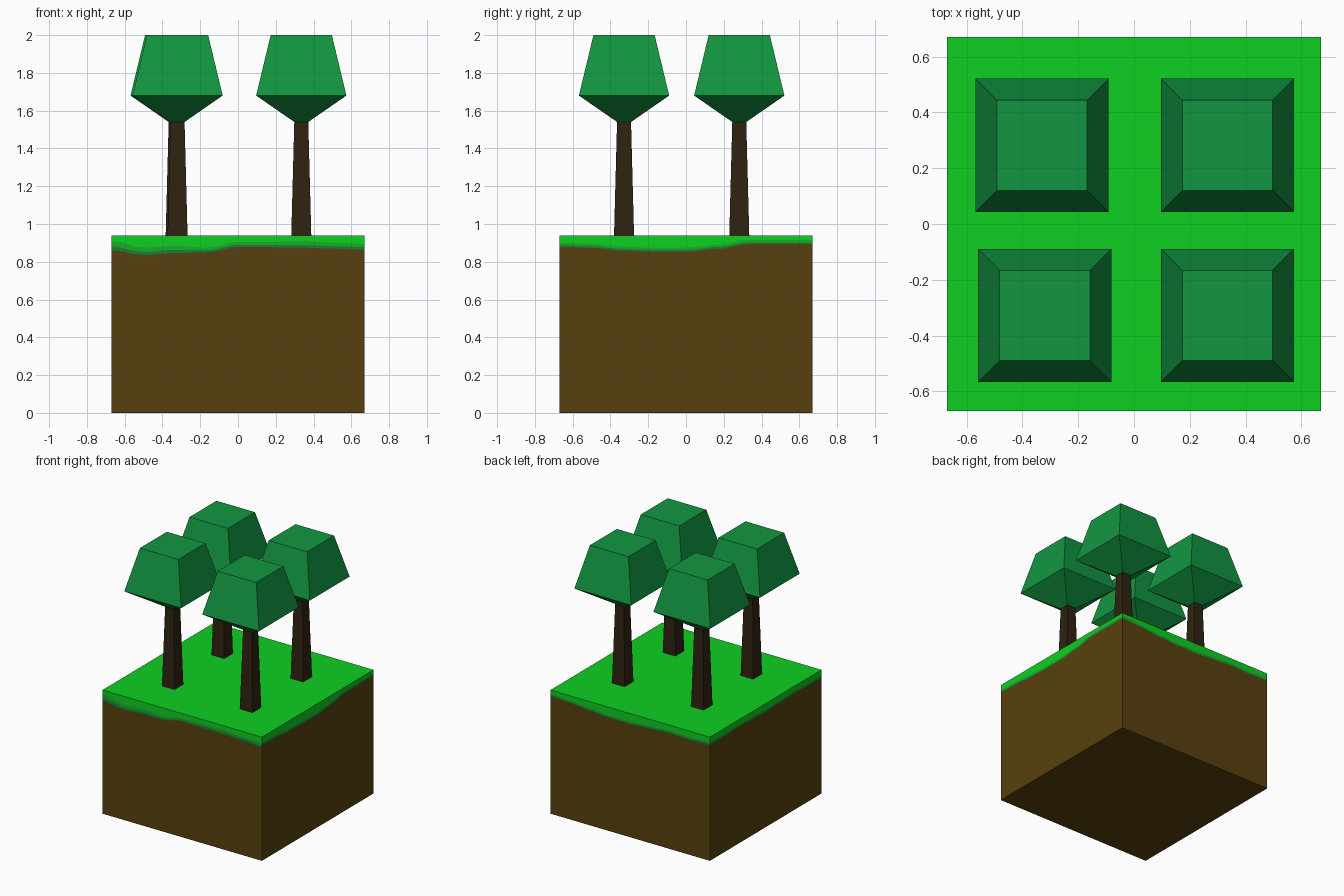
import bpy, bmesh
from math import floor

if "Cube" in bpy.data.objects:
    bpy.data.objects.remove(bpy.data.objects["Cube"])


def material(name, *rgb):
    lin = [((c / 255 + 0.055) / 1.055) ** 2.4 if c > 10 else c / 255 / 12.92 for c in rgb]
    m = bpy.data.materials.new(name)
    m.use_nodes = True
    m.diffuse_color = (*lin, 1)
    m.node_tree.nodes["Principled BSDF"].inputs["Base Color"].default_value = (*lin, 1)
    return m


dirt = material("dirt brown", 88, 64, 14)
rim = material("soil edge brown", 92, 62, 16)
moss = material("moss green", 16, 132, 60)
shade = material("mid grass green", 28, 172, 34)
grass = material("bright grass green", 15, 208, 34)
bark = material("bark brown", 47, 35, 17)
leaf = material("leaf green", 17, 150, 65)


def finish(bm, name, mats):
    bmesh.ops.remove_doubles(bm, verts=bm.verts, dist=0.0001)
    bmesh.ops.recalc_face_normals(bm, faces=bm.faces)
    mesh = bpy.data.meshes.new(name)
    bm.to_mesh(mesh)
    bm.free()
    for m in mats:
        mesh.materials.append(m)
    ob = bpy.data.objects.new(name, mesh)
    bpy.context.collection.objects.link(ob)
    return ob


def wave(samples, t):
    """Smoothly blend evenly spaced heights."""
    p = t * (len(samples) - 1)
    i = min(floor(p), len(samples) - 2)
    f = p - i
    f = f * f * (3 - 2 * f)
    return samples[i] * (1 - f) + samples[i + 1] * f


# Ground block: each side is split into wavy bands of soil and grass
HALF, TOP, COLS = 0.67, 0.94, 40
front_low = [.84, .82, .83, .84, .868, .865, .86, .857, .85]
front_high = [.91, .875, .885, .875, .905, .905, .91, .9, .895]
right_low = [.87, .865, .85, .845, .845, .86, .885, .885, .885]
back_low = [.885, .875, .86, .85, .85, .86, .87, .865, .87]
left_low = [.87, .87, .875, .87, .865, .87, .875, .87, .87]


def raised(low):
    return [z + 0.03 for z in low]


sides = [
    (lambda u: (u, -HALF), front_low, front_high),
    (lambda u: (HALF, u), right_low, raised(right_low)),
    (lambda u: (-u, HALF), back_low, raised(back_low)),
    (lambda u: (-HALF, -u), left_low, raised(left_low)),
]
bm = bmesh.new()
bottom_ring, top_ring = [], []
for place, low, high in sides:
    columns = []
    for c in range(COLS + 1):
        t = c / COLS
        a, b = wave(low, t), wave(high, t)
        levels = [0, a, a + (b - a) * 0.3, a + (b - a) * 0.6, b, TOP]
        x, y = place(HALF * (2 * t - 1))
        columns.append([bm.verts.new((x, y, z)) for z in levels])
    for p, q in zip(columns, columns[1:]):
        for k in range(5):
            bm.faces.new((p[k], q[k], q[k + 1], p[k + 1])).material_index = k
    bottom_ring += [col[0] for col in columns[:-1]]
    top_ring += [col[-1] for col in columns[:-1]]
bm.faces.new(top_ring).material_index = 4
bm.faces.new(bottom_ring[::-1]).material_index = 0
finish(bm, "ground_block", [dirt, rim, moss, shade, grass])


def square_loft(name, x, y, rings, mat):
    """Stack square rings given as (half width, height)."""
    bm = bmesh.new()
    loops = [[bm.verts.new((x + sx * h, y + sy * h, z))
              for sx, sy in ((-1, -1), (1, -1), (1, 1), (-1, 1))] for h, z in rings]
    for a, b in zip(loops, loops[1:]):
        for i in range(4):
            j = (i + 1) % 4
            bm.faces.new((a[i], a[j], b[j], b[i]))
    bm.faces.new(loops[0][::-1])
    bm.faces.new(loops[-1])
    return finish(bm, name, [mat])


# Four trees: tapered trunk and faceted crown
trees = {"front_right": (-0.32, -0.328), "front_left": (0.335, -0.328),
         "back_right": (-0.33, 0.282), "back_left": (0.335, 0.282)}
for label, (x, y) in trees.items():
    square_loft(label + "_trunk", x, y, [(0.053, TOP), (0.037, 1.54)], bark)
    square_loft(label + "_crown", x, y, [(0.037, 1.54), (0.239, 1.68), (0.162, 2.0)], leaf)
